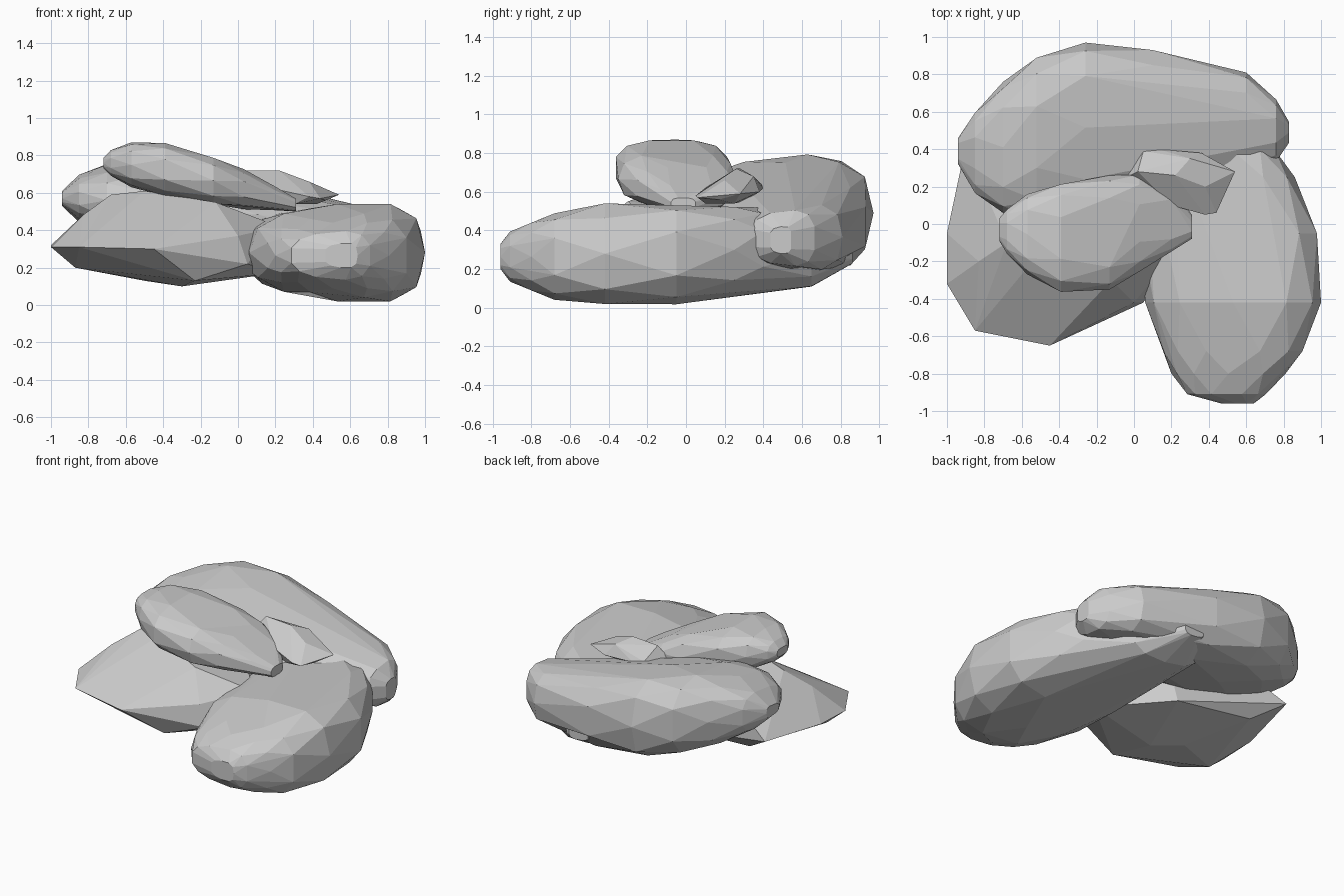
import bpy, bmesh, math


def hull_stone(name, points):
    """Flat-faceted stone: convex hull of points with near-flat edges merged."""
    bm = bmesh.new()
    for p in points:
        bm.verts.new(p)
    bmesh.ops.convex_hull(bm, input=bm.verts[:])
    loose = [v for v in bm.verts if not v.link_faces]
    bmesh.ops.delete(bm, geom=loose, context='VERTS')
    bmesh.ops.dissolve_limit(bm, angle_limit=math.radians(7),
                             verts=bm.verts[:], edges=bm.edges[:])
    bmesh.ops.recalc_face_normals(bm, faces=bm.faces[:])
    me = bpy.data.meshes.new(name)
    bm.to_mesh(me)
    bm.free()
    ob = bpy.data.objects.new(name, me)
    bpy.context.collection.objects.link(ob)
    return ob


def ring_points(stations, along, skew=0.0, sides=12, power=0.72):
    """Rounded sections (position, side min, side max, z min, z max) along an axis.
    skew makes the section taller towards its far side."""
    pts = []
    for i, (t, a0, a1, z0, z1) in enumerate(stations):
        for k in range(sides):
            ang = 2 * math.pi * (k + 0.5 * (i % 2)) / sides
            c, s = math.cos(ang), math.sin(ang)
            c = math.copysign(abs(c) ** power, c)
            s = math.copysign(abs(s) ** power, s)
            da = c * (a1 - a0) / 2
            a = (a0 + a1) / 2 + da
            z = (z0 + z1) / 2 + s * (z1 - z0) / 2 + skew * da * s
            z = max(z, 0)
            pts.append((t, a, z) if along == 'x' else (a, t, z))
    return pts


# long right-hand stone, lying front to back
hull_stone("right_stone", ring_points([
    (-0.96, 0.46, 0.64, 0.20, 0.33),
    (-0.91, 0.28, 0.71, 0.14, 0.39),
    (-0.80, 0.20, 0.81, 0.09, 0.44),
    (-0.68, 0.15, 0.91, 0.05, 0.48),
    (-0.42, 0.06, 1.00, 0.02, 0.54),
    (-0.05, 0.02, 0.99, 0.03, 0.53),
    (0.25, 0.00, 0.86, 0.08, 0.52),
    (0.40, -0.02, 0.76, 0.10, 0.51),
    (0.65, 0.02, 0.56, 0.11, 0.45),
    (0.86, 0.15, 0.30, 0.23, 0.31)], 'y', skew=0.1))

# large back stone, sloping down to the right
hull_stone("back_stone", ring_points([
    (-0.94, 0.32, 0.46, 0.53, 0.61),
    (-0.85, 0.16, 0.60, 0.45, 0.69),
    (-0.70, 0.06, 0.76, 0.37, 0.75),
    (-0.52, 0.03, 0.90, 0.30, 0.78),
    (-0.26, 0.06, 0.97, 0.23, 0.75),
    (0.10, 0.12, 0.94, 0.20, 0.64),
    (0.60, 0.26, 0.81, 0.20, 0.53),
    (0.76, 0.33, 0.67, 0.22, 0.50),
    (0.83, 0.43, 0.55, 0.28, 0.42)], 'x', skew=0.12))

# tilted stone resting on top
hull_stone("top_stone", ring_points([
    (-0.72, -0.09, 0.03, 0.73, 0.79),
    (-0.68, -0.16, 0.08, 0.69, 0.83),
    (-0.57, -0.27, 0.16, 0.63, 0.87),
    (-0.39, -0.37, 0.22, 0.58, 0.87),
    (-0.13, -0.35, 0.26, 0.53, 0.80),
    (0.03, -0.26, 0.27, 0.51, 0.73),
    (0.20, -0.15, 0.20, 0.50, 0.64),
    (0.31, -0.08, 0.05, 0.50, 0.57)], 'x'))

# angular left stone
hull_stone("left_stone", [
    (-1.00, -0.32, 0.31), (-1.00, -0.05, 0.32), (-0.93, 0.22, 0.35),
    (-0.85, -0.57, 0.31), (-0.45, -0.65, 0.30), (-0.07, -0.45, 0.25),
    (0.00, -0.42, 0.37), (0.05, -0.42, 0.22), (0.03, -0.27, 0.47),
    (-0.12, -0.30, 0.55), (-0.83, -0.20, 0.48), (-0.68, -0.10, 0.59),
    (-0.50, -0.15, 0.61), (-0.87, -0.30, 0.20), (-0.23, -0.48, 0.13),
    (-0.30, -0.20, 0.10), (-0.50, -0.10, 0.13), (-0.65, 0.35, 0.50),
    (-0.10, 0.20, 0.50), (-0.90, 0.42, 0.35), (-0.70, 0.30, 0.22),
    (-0.15, 0.25, 0.17), (0.22, -0.15, 0.42), (0.20, -0.15, 0.17)])

# small chip beside the top stone
hull_stone("small_stone", [
    (-0.04, 0.25, 0.64), (0.00, 0.19, 0.60), (0.02, 0.28, 0.72),
    (0.05, 0.39, 0.64), (0.13, 0.40, 0.62), (0.36, 0.38, 0.60),
    (0.54, 0.28, 0.59), (0.47, 0.17, 0.56), (0.44, 0.06, 0.57),
    (0.38, 0.05, 0.58), (0.20, 0.10, 0.62), (0.22, 0.26, 0.72),
    (0.38, 0.20, 0.66), (0.30, 0.35, 0.68), (0.30, 0.10, 0.54),
    (0.42, 0.25, 0.54), (0.10, 0.30, 0.55)])
